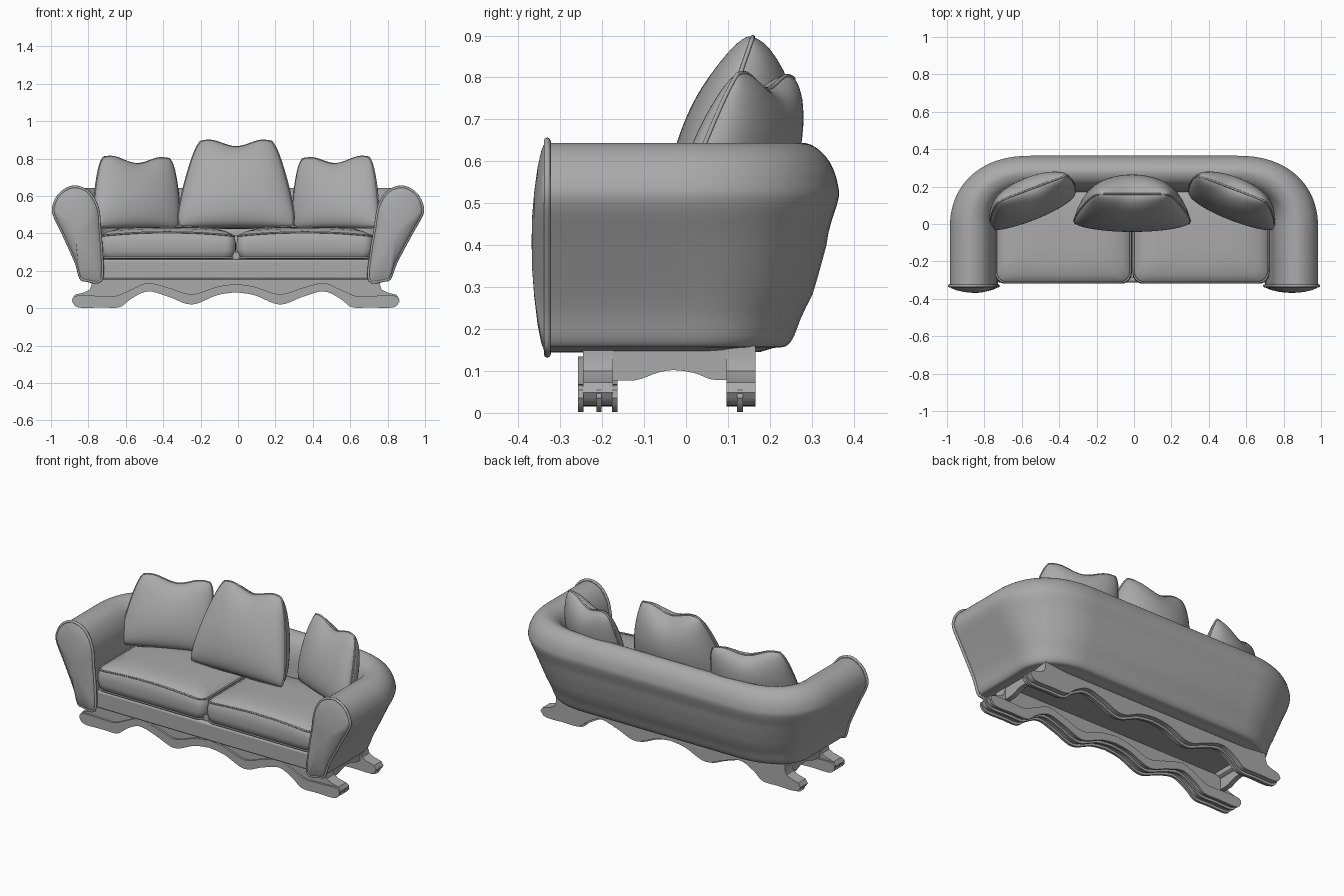
import bpy, bmesh, math
from mathutils import Vector

if "Cube" in bpy.data.objects:
    bpy.data.objects.remove(bpy.data.objects["Cube"])


def finish(name, bm, angle=40):
    bmesh.ops.recalc_face_normals(bm, faces=bm.faces)
    me = bpy.data.meshes.new(name)
    bm.to_mesh(me)
    bm.free()
    for p in me.polygons:
        p.use_smooth = True
    me.set_sharp_from_angle(angle=math.radians(angle))
    ob = bpy.data.objects.new(name, me)
    bpy.context.collection.objects.link(ob)
    return ob


def spline(pts, n=4, closed=False):
    """Catmull-Rom smoothing of a short list of points."""
    P = [Vector(p) for p in pts]
    m, out = len(P), []
    get = (lambda i: P[i % m]) if closed else (lambda i: P[min(max(i, 0), m - 1)])
    for i in range(m if closed else m - 1):
        a, b, c, d = (get(i + k) for k in (-1, 0, 1, 2))
        for j in range(n):
            t = j / n
            out.append(0.5 * (2 * b + (c - a) * t + (2 * a - 5 * b + 4 * c - d) * t * t
                              + (3 * b - a - 3 * c + d) * t ** 3))
    return out if closed else out + [P[-1]]


def loft(name, rings, angle=40):
    """Skin closed rings together and cap both ends."""
    bm = bmesh.new()
    R = [[bm.verts.new(p) for p in r] for r in rings]
    n = len(R[0])
    for a, b in zip(R, R[1:]):
        for i in range(n):
            bm.faces.new((a[i], a[(i + 1) % n], b[(i + 1) % n], b[i]))
    bm.faces.new(R[0])
    bm.faces.new(R[-1])
    return finish(name, bm, angle)


def piping(name, pts, r=0.008):
    cu = bpy.data.curves.new(name, 'CURVE')
    cu.dimensions = '3D'
    cu.bevel_depth, cu.bevel_resolution = r, 2
    s = cu.splines.new('POLY')
    s.points.add(len(pts) - 1)
    for q, p in zip(s.points, pts):
        q.co = (*p, 1)
    s.use_cyclic_u = True
    bpy.context.collection.objects.link(bpy.data.objects.new(name, cu))


def prism(name, poly, y0, y1):
    return loft(name, [[(x, y0, z) for x, z in poly], [(x, y1, z) for x, z in poly]], 30)


def box(name, x, y0, y1, z0, z1, bevel=0.0):
    ob = prism(name, [(-x, z0), (x, z0), (x, z1), (-x, z1)], y0, y1)
    if bevel:
        b = ob.modifiers.new("bevel", 'BEVEL')
        b.width, b.segments = bevel, 3


# Arm and back shell: one rolled section swept round a U path
section = spline([(.28, .155), (.20, .155), (.17, .17), (.14, .25), (.06, .40), (.005, .50),
                  (.005, .55), (.03, .60), (.075, .635), (.125, .643), (.185, .615),
                  (.23, .54), (.25, .42), (.27, .30)], 4, True)
path = [((.985, -.33), (1, 0), 0), ((.985, -.18), (1, 0), 0)]
E = 2.25
for i in range(21):
    t = math.pi / 2 * i / 20
    c, s = max(0, math.cos(t)), math.sin(t)
    nrm = Vector((c ** (2 - 2 / E) / .435, s ** (2 - 2 / E) / .395)).normalized()
    path.append(((.55 + .435 * c ** (2 / E), -.03 + .395 * s ** (2 / E)), tuple(nrm), i / 20))
path += [((-p[0], p[1]), (-n[0], n[1]), b) for p, n, b in reversed(path)]


def back_scale(d, z):
    """The back leans less than the arms, so squeeze its overhang."""
    if z > .5 or d > .2:
        return .78
    return .5 + .28 * max(max(0, d - .12) / .08, max(0, z - .4) / .1)


def lean(z):
    return .03 * max(0, (.5 - z) / .35)


def shell_ring(p, n, b):
    out = []
    for d, z in section:
        k = d * (1 - b + b * back_scale(d, z))
        out.append((p[0] - n[0] * k - lean(z) * max(0, -n[0]), p[1] - n[1] * k, z))
    return out


loft("arm_and_back_shell", [shell_ring(*q) for q in path])

# Padded arm fronts with piping
for side in (-1, 1):
    def ring(k, y):
        return [(side * (.845 + (.985 - d - .845) * k) - (lean(z) if side < 0 else 0), y,
                 .41 + (z - .41) * k) for d, z in section]
    loft("arm_front", [ring(1.02, -.322), ring(1.02, -.335), ring(.92, -.345), ring(.75, -.354),
                       ring(.5, -.362), ring(.25, -.367), ring(.05, -.368)], 60)
    piping("arm_front_piping", ring(1.02, -.331), .008)

# Seat base
box("seat_base", .71, -.29, .12, .16, .30)
box("front_rail", .735, -.312, -.25, .155, .262, .012)


# Seat cushions
def cushion(cx):
    hx, hy, cy, r = .362, .26, -.055, .055

    def ring(inset, z, crown=0):
        out = []
        for q, (sx, sy) in enumerate(((1, 1), (-1, 1), (-1, -1), (1, -1))):
            for j in range(7):
                a = math.pi / 2 * (q + j / 6)
                out.append(Vector((sx * (hx - inset - r) + r * math.cos(a),
                                   sy * (hy - inset - r) + r * math.sin(a))))
        # subdivide straight runs so the crown can curve
        pts = []
        for i, p in enumerate(out):
            k = 8 if i % 7 == 6 else 1
            pts += [p.lerp(out[(i + 1) % len(out)], j / k) for j in range(k)]
        return [(cx + p.x, cy + p.y, z + crown * (1 - (p.x / hx) ** 2)) for p in pts]
    loft("seat_cushion", [ring(.02, .263), ring(.004, .272), ring(-.004, .31), ring(-.004, .35),
                          ring(.002, .38, .02), ring(.012, .392, .02), ring(.05, .408, .018),
                          ring(.11, .421, .012), ring(.18, .429, .006)], 60)
    piping("cushion_top_piping", ring(.002, .387, .02), .005)
    piping("cushion_bottom_piping", ring(.003, .27), .005)


for cx in (-.378, .358):
    cushion(cx)


# Back pillows: bulged two-sided grids with a dipped top edge and seam piping
def pillow(name, bl, br, tl, tr, front, back, dip):
    bl, br, tl, tr = map(Vector, (bl, br, tl, tr))
    nrm = (br - bl).cross(tl - bl).normalized()
    N = 28

    def seam(i, j):
        u, v = -math.cos(math.pi * i / N), -math.cos(math.pi * j / N)
        a = (u * (1 - .06 * v ** 8) + 1) / 2
        b = (v * (1 - .03 * abs(u) ** 8) + 1) / 2
        p = bl.lerp(br, a).lerp(tl.lerp(tr, a), b)
        p += (br - bl).normalized() * u * .015 * (1 - v * v)
        p.z -= dip * b ** 3 * (.5 + .5 * math.cos(math.pi * min(1, abs(u) / .8)))
        return p, max(0, (1 - u * u) * (1 - v * v)) ** .45 * (1 - .08 * v)
    bm = bmesh.new()
    for amt in (front, -back):
        g = [[bm.verts.new(seam(i, j)[0] + nrm * amt * seam(i, j)[1]) for j in range(N + 1)]
             for i in range(N + 1)]
        for i in range(N):
            for j in range(N):
                bm.faces.new((g[i][j], g[i + 1][j], g[i + 1][j + 1], g[i][j + 1]))
    bmesh.ops.remove_doubles(bm, verts=bm.verts, dist=1e-5)
    finish(name, bm, 80)
    edge = ([(i, 0) for i in range(N)] + [(N, j) for j in range(N)]
            + [(N - i, N) for i in range(N)] + [(0, N - j) for j in range(N)])
    piping(name + "_piping", [seam(*e)[0] for e in edge], .005)


pillow("centre_pillow", (-.33, .0, .435), (.31, .0, .435), (-.21, .16, .898),
       (.19, .16, .898), .09, .18, .036)
pillow("right_pillow", (.295, .15, .43), (.75, -.035, .43), (.335, .262, .803),
       (.71, .12, .813), .075, .12, .036)
pillow("left_pillow", (-.77, -.035, .43), (-.315, .15, .43), (-.73, .12, .813),
       (-.355, .262, .803), .075, .12, .036)


# Wavy foot rails
def both(half):
    """Mirror a centre-outwards half line, shifted to the rail centre."""
    pts = [(-x, z) for x, z in reversed(half)] + [(x, z) for x, z in half[1:]]
    return [(x - .012, z) for x, z in pts]


lower = [tuple(p) for p in spline([(0, .085), (.1, .07), (.235, .02), (.36, .062), (.47, .09),
                                   (.56, .05), (.62, .006), (.72, .004), (.84, .004), (.875, .035)], 5)]
upper = [tuple(p) for p in spline([(0, .13), (.1, .115), (.235, .075), (.36, .11), (.47, .135),
                                   (.56, .10), (.64, .066), (.72, .066), (.84, .068), (.872, .055)], 5)]
shoulder = [(.86, .072), (.81, .085), (.78, .10), (.77, .13), (.77, .16)]
band = both(lower) + both(upper)[::-1]
low = both([(x, z + .014) for x, z in lower])
top = [(x - .012, z) for x, z in shoulder] + [(-x - .012, z) for x, z in reversed(shoulder)]
board = low + top
prism("front_foot_rail", board, -.246, -.174)
prism("front_wave_trim", band, -.258, -.244)
prism("front_rail_middle_lip", band, -.214, -.202)
prism("front_rail_inner_trim", band, -.176, -.163)
prism("back_foot_rail", board, .096, .166)
prism("back_rail_middle_lip", band, .122, .136)

# Arched side aprons between the rails
arch = spline([(-.18, .078), (-.12, .078), (-.07, .095), (-.03, .102), (.02, .095),
               (.06, .08), (.10, .078)], 4)
for x in (-.765, .74):
    poly = [tuple(p) for p in arch] + [(.10, .16), (-.18, .16)]
    loft("side_apron", [[(x - .015, y, z) for y, z in poly], [(x + .015, y, z) for y, z in poly]], 30)

# Dark grey throughout
grey = bpy.data.materials.new("dark_grey")
grey.diffuse_color = (.4, .4, .4, 1)
grey.use_nodes = True
grey.node_tree.nodes["Principled BSDF"].inputs["Base Color"].default_value = grey.diffuse_color
for ob in bpy.data.objects:
    ob.data.materials.append(grey)
